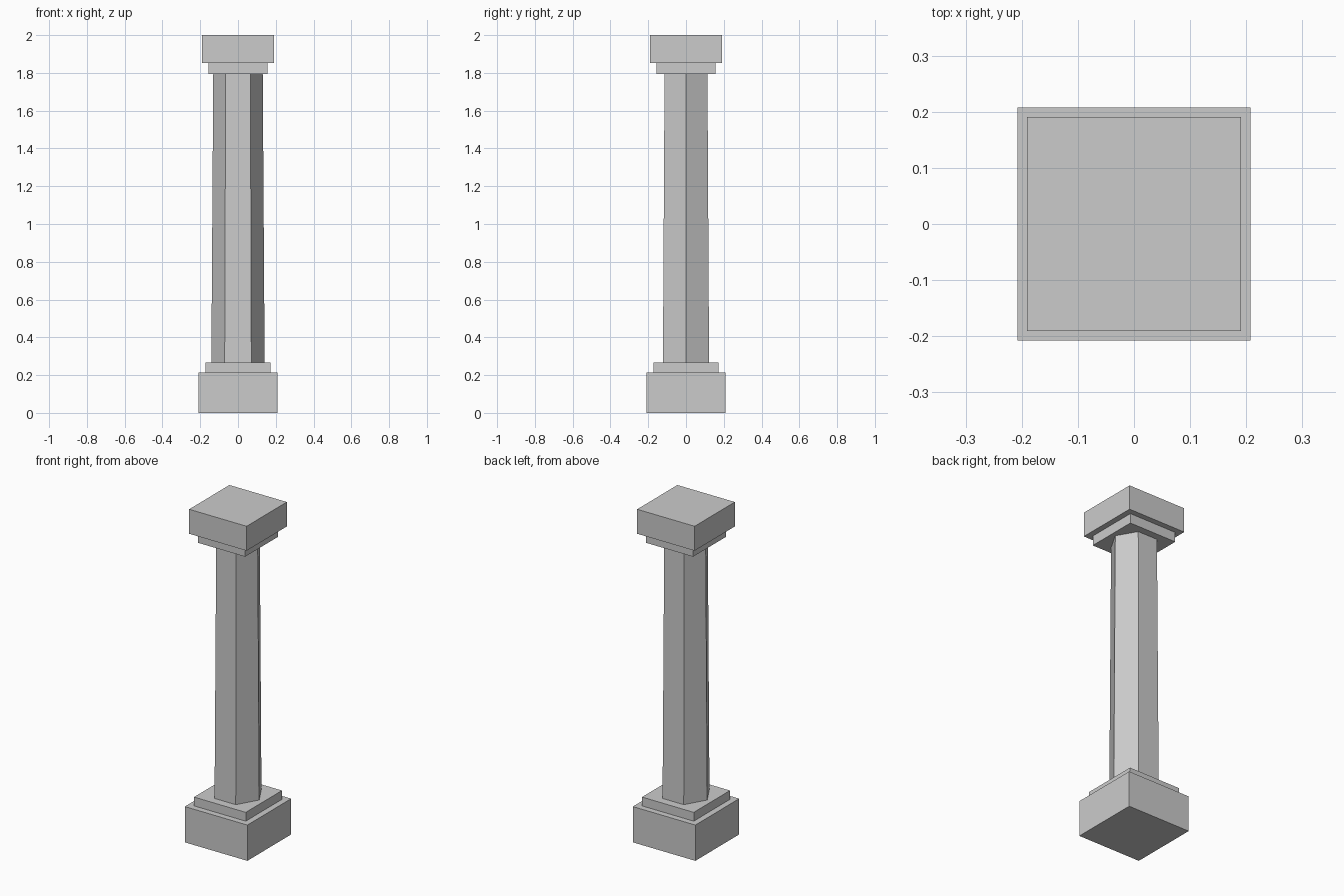
import bpy
import math

if "Cube" in bpy.data.objects:
    bpy.data.objects.remove(bpy.data.objects["Cube"], do_unlink=True)

# Single plain stone colour
stone = bpy.data.materials.new("grey_stone")
stone.use_nodes = True
stone.diffuse_color = (0.6, 0.6, 0.6, 1)
stone.node_tree.nodes["Principled BSDF"].inputs["Base Color"].default_value = (0.6, 0.6, 0.6, 1)


def finish(name):
    obj = bpy.context.object
    obj.name = name
    obj.data.materials.append(stone)
    return obj


def slab(name, half, bottom, top):
    """Square block spanning bottom to top."""
    bpy.ops.mesh.primitive_cube_add(size=1, location=(0, 0, (bottom + top) / 2))
    obj = finish(name)
    obj.scale = (2 * half, 2 * half, top - bottom)
    bpy.ops.object.transform_apply(location=False, rotation=False, scale=True)


# Foot and head of the column
slab("base_block", 0.208, 0, 0.215)
slab("base_step", 0.172, 0.215, 0.268)
slab("capital_step", 0.157, 1.795, 1.853)
slab("capital_block", 0.191, 1.853, 2)

# Tapered six-sided shaft with corners on the x axis
bpy.ops.mesh.primitive_cone_add(
    vertices=6, radius1=0.141, radius2=0.131, depth=1.795 - 0.268,
    location=(0, 0, (1.795 + 0.268) / 2), rotation=(0, 0, math.radians(30)))
finish("shaft")
